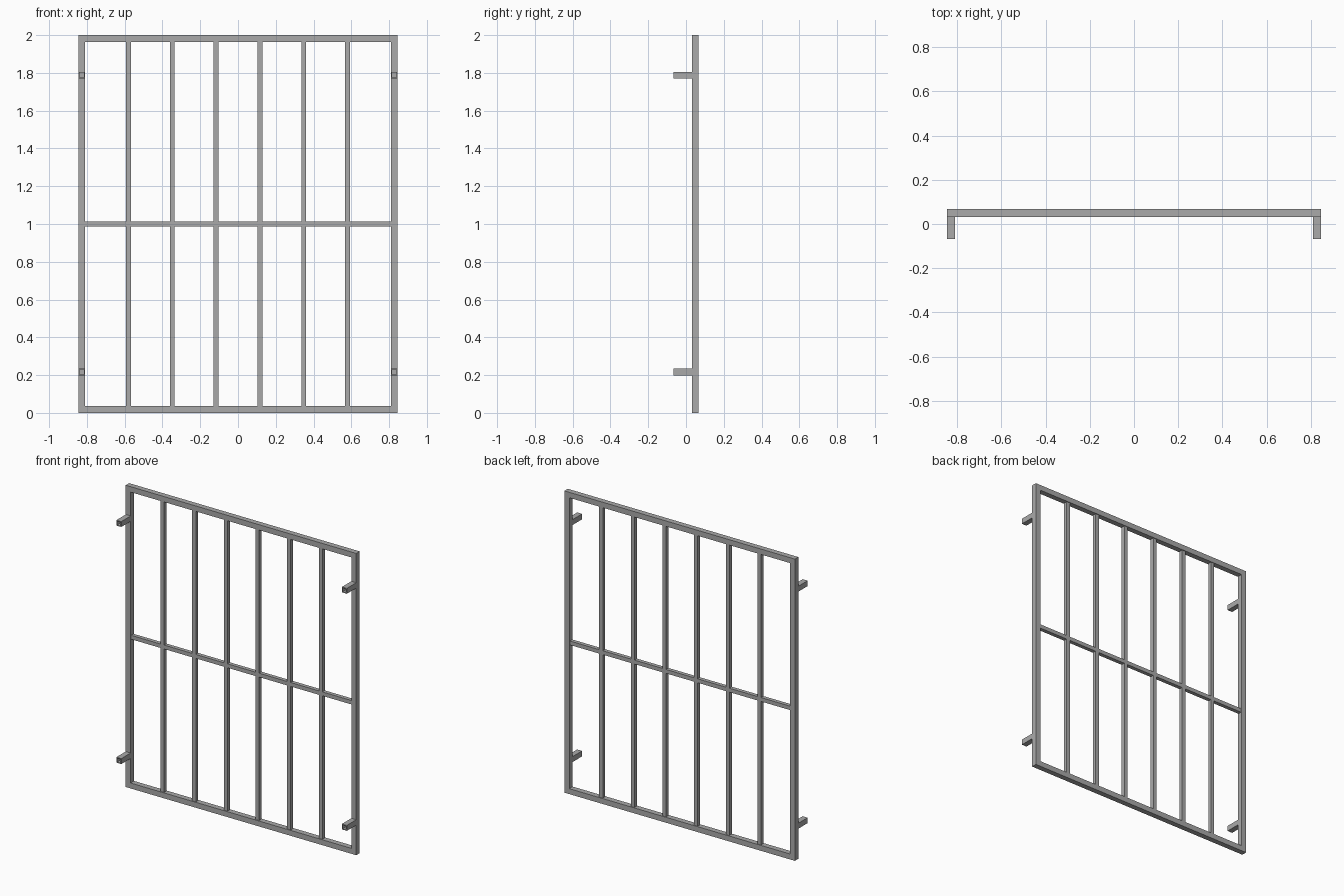
import bpy
import bmesh

if "Cube" in bpy.data.objects:
    bpy.data.objects.remove(bpy.data.objects["Cube"], do_unlink=True)

HALF_W, HEIGHT = 0.845, 2.0
FRAME, BAR, WALL = 0.036, 0.026, 0.005
Y_FRONT, Y_BACK = 0.031, 0.067
Y_MID = (Y_FRONT + Y_BACK) / 2

steel = bpy.data.materials.new("grey_steel")
steel.use_nodes = True
grey = (0.4, 0.4, 0.4, 1)
steel.diffuse_color = grey
steel.node_tree.nodes["Principled BSDF"].inputs["Base Color"].default_value = grey


def finish(name, bm):
    bmesh.ops.recalc_face_normals(bm, faces=bm.faces)
    mesh = bpy.data.meshes.new(name)
    bm.to_mesh(mesh)
    bm.free()
    mesh.materials.append(steel)
    obj = bpy.data.objects.new(name, mesh)
    bpy.context.collection.objects.link(obj)
    return obj


def box(name, x, y, z):
    """Box spanning the given (low, high) ranges."""
    bm = bmesh.new()
    bmesh.ops.create_cube(bm, size=1)
    for v in bm.verts:
        v.co = [r[0] if c < 0 else r[1] for c, r in zip(v.co, (x, y, z))]
    return finish(name, bm)


def ring(name, x, y, z, wall):
    """Rectangular ring in the xz plane, extruded along y, with mitred corners."""
    bm = bmesh.new()
    loops = []
    for depth in y:
        for inset in (0, wall):
            x0, x1 = x[0] + inset, x[1] - inset
            z0, z1 = z[0] + inset, z[1] - inset
            loops.append([bm.verts.new((px, depth, pz))
                          for px, pz in ((x0, z0), (x1, z0), (x1, z1), (x0, z1))])
    outer_f, inner_f, outer_b, inner_b = loops
    for a, b in ((outer_f, inner_f), (inner_f, inner_b),
                 (inner_b, outer_b), (outer_b, outer_f)):
        for i in range(4):
            j = (i + 1) % 4
            bm.faces.new((a[i], a[j], b[j], b[i]))
    return finish(name, bm)


def around(centre, width):
    return (centre - width / 2, centre + width / 2)


# Outer frame
ring("outer_frame", (-HALF_W, HALF_W), (Y_FRONT, Y_BACK), (0, HEIGHT), FRAME)

# Six upright bars, evenly spaced
inner = HALF_W - FRAME
spacing = 0.232
bar_xs = [(i - 2.5) * spacing for i in range(6)]
for i, x in enumerate(bar_xs):
    box(f"upright_bar_{i + 1}", around(x, BAR), around(Y_MID, BAR),
        (FRAME, HEIGHT - FRAME))

# Middle rail, in pieces between the uprights
starts = [-inner] + [x + BAR / 2 for x in bar_xs]
ends = [x - BAR / 2 for x in bar_xs] + [inner]
for i, span in enumerate(zip(starts, ends)):
    box(f"middle_rail_{i + 1}", span, around(Y_MID, BAR), around(HEIGHT / 2, BAR))

# Four hollow mounting brackets
for side, x in (("right", (-HALF_W, -HALF_W + FRAME)),
                ("left", (HALF_W - FRAME, HALF_W))):
    for level, z in (("lower", 0.217), ("upper", 1.788)):
        ring(f"{level}_{side}_bracket", x, (-0.067, Y_FRONT),
             around(z, FRAME), WALL)
